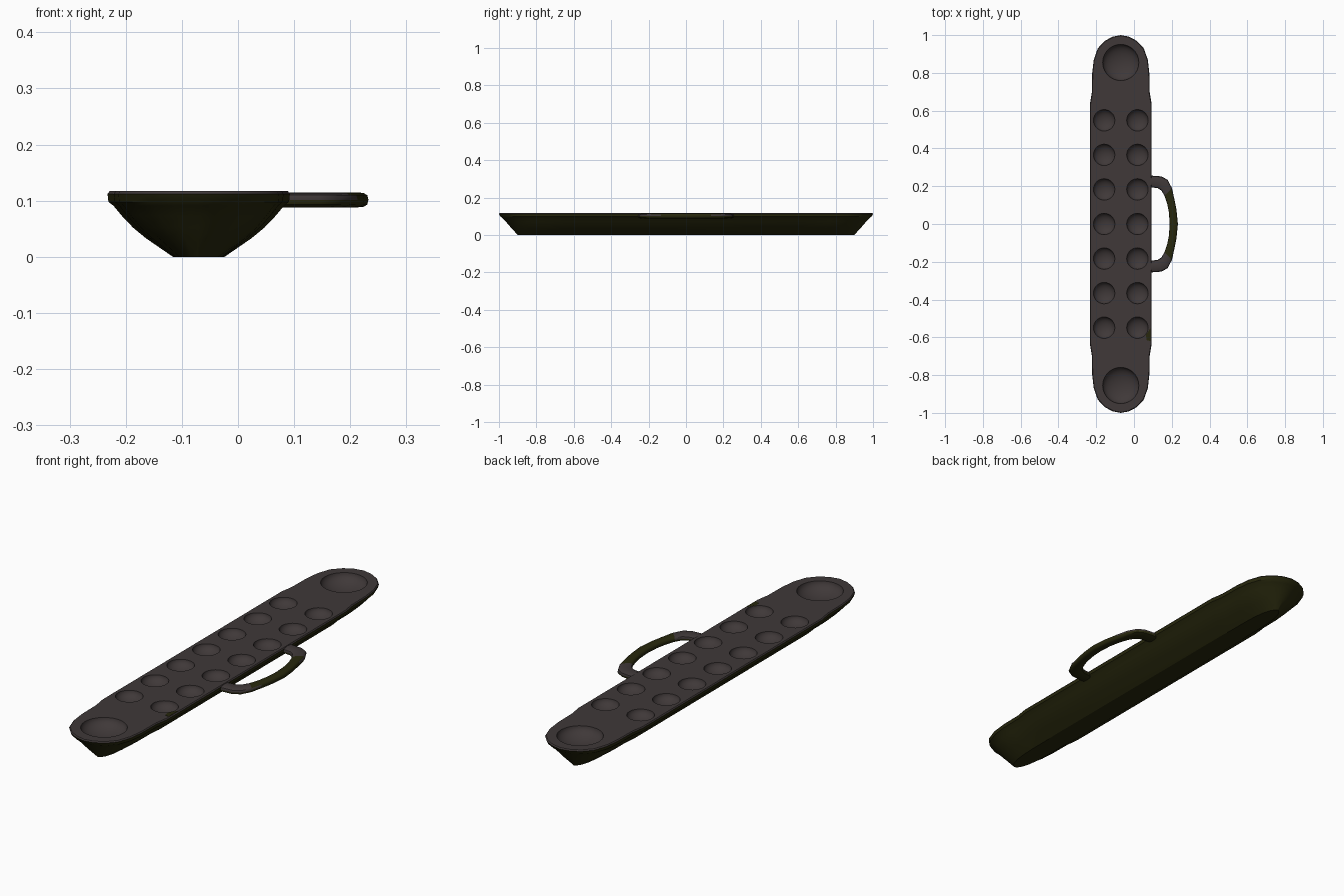
import bpy, bmesh, math
from mathutils import Matrix, Vector

if "Cube" in bpy.data.objects:
    bpy.data.objects.remove(bpy.data.objects["Cube"])


def material(name, rgb):
    m = bpy.data.materials.new(name)
    m.use_nodes = True
    m.diffuse_color = (*rgb, 1)
    bsdf = m.node_tree.nodes["Principled BSDF"]
    bsdf.inputs["Base Color"].default_value = (*rgb, 1)
    bsdf.inputs["Roughness"].default_value = 0.8
    return m


OLIVE = material("dark olive", (0.021, 0.021, 0.004))
GREY = material("warm dark grey", (0.050, 0.040, 0.040))
CX, TOP = -0.07, 0.117


def make(name, bm):
    bmesh.ops.recalc_face_normals(bm, faces=bm.faces[:])
    me = bpy.data.meshes.new(name)
    bm.to_mesh(me)
    bm.free()
    me.materials.append(OLIVE)
    me.materials.append(GREY)
    ob = bpy.data.objects.new(name, me)
    bpy.context.scene.collection.objects.link(ob)
    return ob


def smooth(ob, degrees):
    bpy.ops.object.select_all(action='DESELECT')
    ob.select_set(True)
    bpy.context.view_layer.objects.active = ob
    bpy.ops.object.shade_smooth_by_angle(angle=math.radians(degrees))


def loft(bm, rings):
    loops = [[bm.verts.new(p) for p in r] for r in rings]
    for a, b in zip(loops, loops[1:]):
        for i in range(len(a)):
            j = (i + 1) % len(a)
            bm.faces.new((a[i], a[j], b[j], b[i]))
    bm.faces.new(loops[0])
    bm.faces.new(loops[-1])


# Board outline: one quadrant as fractions of half width and half length
quad = [(1, 0), (1, .64), (.94, .70), (.93, .80), (.88, .87), (.75, .93),
        (.52, .97), (.26, .992), (0, 1)]
right = [(x, -y) for x, y in quad[:0:-1]] + quad
outline = right + [(-x, y) for x, y in right[-2:0:-1]]

# Hull levels: half width, half length, height
levels = [(.046, .90, 0), (.094, .93, .033), (.117, .947, .052),
          (.137, .965, .073), (.152, .983, .091), (.161, .992, .098),
          (.1625, 1, .112), (.159, .996, TOP)]
bm = bmesh.new()
loft(bm, [[(CX + w * x, l * y, z) for x, y in outline] for w, l, z in levels])
board = make("board", bm)
for p in board.data.polygons:
    p.material_index = int(p.center.z > 0.113)

# Hollows: two rows of seven small pits and a large bowl at each end
pits = [(CX + s * 0.088, 0.183 * i, 0.057, 0.035)
        for s in (-1, 1) for i in range(-3, 4)]
pits += [(CX, s * 0.855, 0.096, 0.048) for s in (-1, 1)]
bm = bmesh.new()
for x, y, r, d in pits:
    place = Matrix.Translation((x, y, TOP + 0.001)) @ Matrix.Diagonal((r, r, d, 1))
    bmesh.ops.create_uvsphere(bm, u_segments=28, v_segments=18, radius=1, matrix=place)
cutter = make("pit_cutter", bm)
cutter.hide_render = True
for p in cutter.data.polygons:
    p.material_index = 1
mod = board.modifiers.new("pits", 'BOOLEAN')
mod.operation, mod.solver, mod.object = 'DIFFERENCE', 'EXACT', cutter
bpy.context.view_layer.update()
carved = bpy.data.meshes.new_from_object(
    board.evaluated_get(bpy.context.evaluated_depsgraph_get()))
board.modifiers.clear()
board.data = carved
bpy.data.objects.remove(cutter)
smooth(board, 32)

# Handle: inner and outer edge pairs from the middle to one end, then mirrored
half = [((.189, 0), (.2325, 0)), ((.185, .06), (.225, .075)),
        ((.175, .11), (.213, .135)), ((.161, .15), (.201, .19)),
        ((.145, .177), (.178, .234)), ((.125, .190), (.145, .252)),
        ((.08, .195), (.08, .257))]
pairs = [(Vector((a[0], -a[1])), Vector((b[0], -b[1]))) for a, b in half[:0:-1]]
pairs += [(Vector(a), Vector(b)) for a, b in half]
rings = []
for a, b in pairs:
    mid, arm = (a + b) / 2, (b - a) / 2
    ring = []
    for k in range(12):
        t = math.tau * k / 12
        c, s = math.cos(t), math.sin(t)
        q = mid + arm * math.copysign(abs(c) ** 0.7, c)
        ring.append((q.x, q.y, 0.1015 + 0.0135 * math.copysign(abs(s) ** 0.7, s)))
    rings.append(ring)
bm = bmesh.new()
loft(bm, rings)
handle = make("handle", bm)
for p in handle.data.polygons:
    p.material_index = int(abs(p.center.y) > 0.16 and p.normal.z > 0.2)
smooth(handle, 45)

# Small bare patch on the rim
bm = bmesh.new()
patch = [(.062, -.59), (.088, -.55), (.088, -.62), (.068, -.615)]
loft(bm, [[(x, y, z) for x, y in patch] for z in (TOP - 0.003, TOP + 0.0006)])
make("rim_patch", bm)
